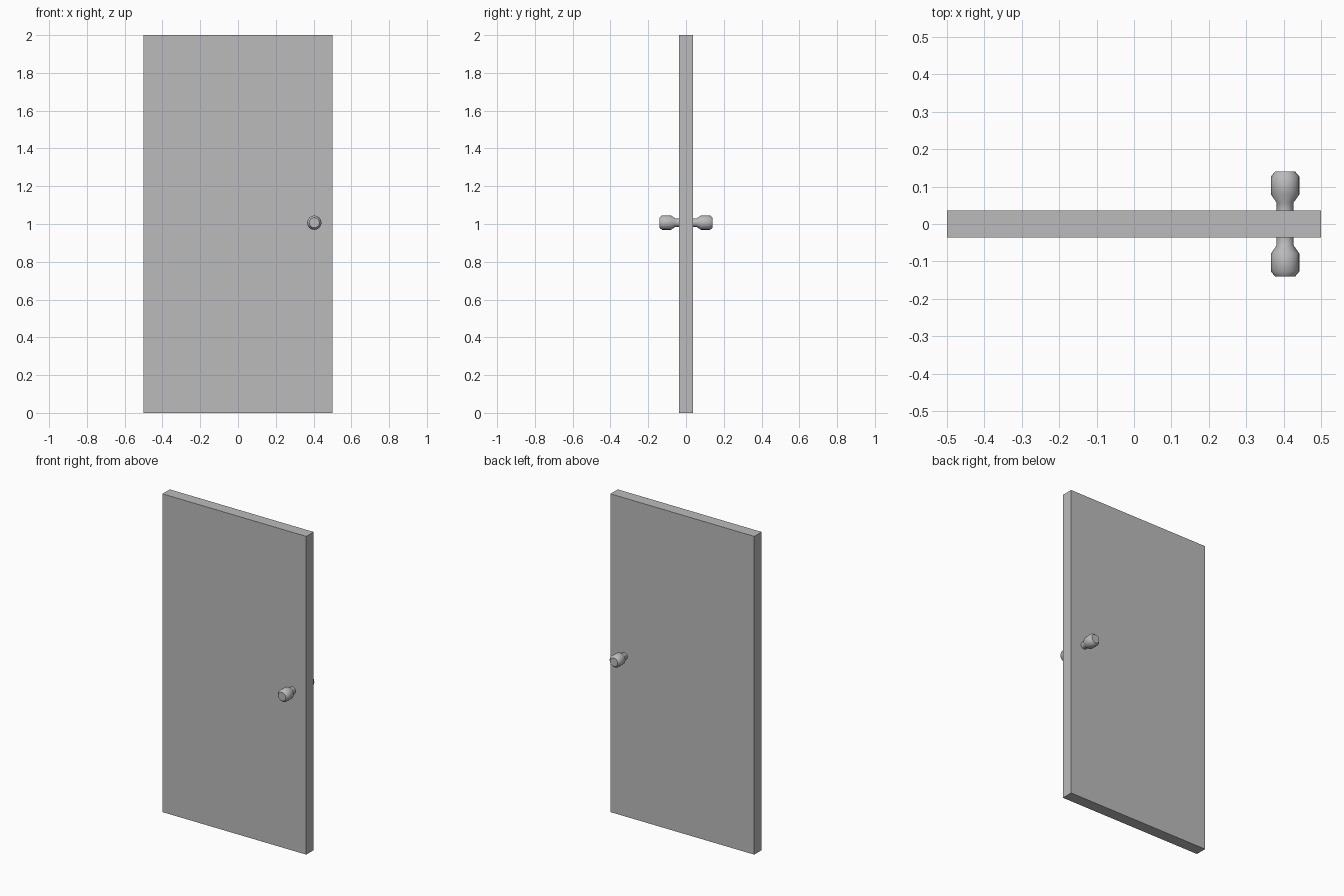
import bpy, bmesh, math
from mathutils import Vector

if "Cube" in bpy.data.objects:
    bpy.data.objects.remove(bpy.data.objects["Cube"])

KNOB_X, KNOB_Z = 0.404, 1.007
HALF_T = 0.0365
SEGMENTS = 16

# Dark grey finish shared by all parts
grey = bpy.data.materials.new("dark_grey")
grey.diffuse_color = (0.5, 0.5, 0.5, 1)
grey.use_nodes = True
grey.node_tree.nodes["Principled BSDF"].inputs["Base Color"].default_value = grey.diffuse_color


def make_object(name, bm):
    bmesh.ops.recalc_face_normals(bm, faces=bm.faces)
    mesh = bpy.data.meshes.new(name)
    bm.to_mesh(mesh)
    bm.free()
    mesh.materials.append(grey)
    obj = bpy.data.objects.new(name, mesh)
    bpy.context.collection.objects.link(obj)
    return obj


# Door slab
bm = bmesh.new()
bmesh.ops.create_cube(bm, size=1)
bmesh.ops.scale(bm, vec=(1, 2 * HALF_T, 2), verts=bm.verts)
bmesh.ops.translate(bm, vec=(0, 0, 1), verts=bm.verts)
make_object("door_panel", bm)

# Knob profile: (distance from door centre, radius), from neck to bevelled cap
PROFILE = [(HALF_T, 0.0225), (0.057, 0.0225), (0.079, 0.038),
           (0.127, 0.038), (0.140, 0.027)]


def knob(name, side):
    bm = bmesh.new()
    rings = []
    for d, r in PROFILE:
        angles = [2 * math.pi * i / SEGMENTS for i in range(SEGMENTS)]
        rings.append([bm.verts.new(Vector((KNOB_X + r * math.cos(a), side * d,
                                           KNOB_Z + r * math.sin(a)))) for a in angles])
    for a, b in zip(rings, rings[1:]):
        for i in range(SEGMENTS):
            j = (i + 1) % SEGMENTS
            bm.faces.new((a[i], a[j], b[j], b[i]))
    bm.faces.new(rings[0])
    bm.faces.new(rings[-1])
    obj = make_object(name, bm)
    # Smooth sides, crisp flat cap
    bpy.ops.object.select_all(action='DESELECT')
    obj.select_set(True)
    bpy.context.view_layer.objects.active = obj
    bpy.ops.object.shade_smooth_by_angle(angle=math.radians(47))


# One knob on each face of the door
knob("front_knob", -1)
knob("back_knob", 1)
